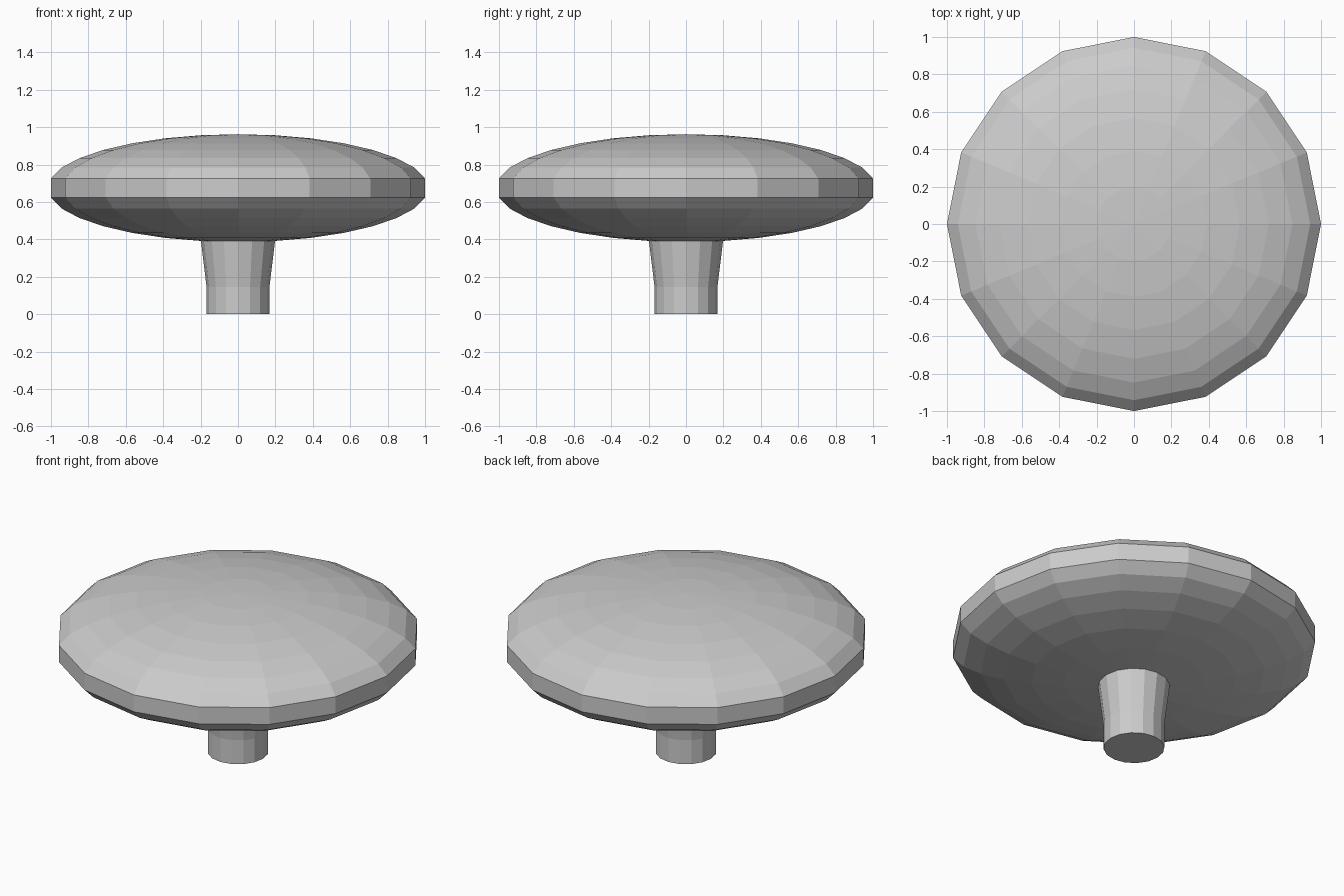
import bpy
import bmesh
from math import cos, sin, pi, tau

SIDES = 16
STEP = pi / 16  # angle between rings of the rounded head

cube = bpy.data.objects.get("Cube")
if cube:
    bpy.data.objects.remove(cube, do_unlink=True)

grey = bpy.data.materials.new("plain_grey")
grey.use_nodes = True
colour = (0.6, 0.6, 0.6, 1)
grey.diffuse_color = colour
grey.node_tree.nodes["Principled BSDF"].inputs["Base Color"].default_value = colour


def lathe(name, profile):
    """Turn a (radius, height) profile, bottom to top, into a faceted solid."""
    bm = bmesh.new()
    rings = []
    for r, z in profile:
        if r < 1e-4:
            rings.append([bm.verts.new((0, 0, z))] * SIDES)
        else:
            rings.append([bm.verts.new((r * cos(tau * i / SIDES), r * sin(tau * i / SIDES), z))
                          for i in range(SIDES)])
    for low, high in zip(rings, rings[1:]):
        for i in range(SIDES):
            j = (i + 1) % SIDES
            corners = dict.fromkeys((low[i], low[j], high[j], high[i]))
            bm.faces.new(list(corners))
    # Close open ends
    for ring in (rings[0], rings[-1]):
        if ring[0] is not ring[1]:
            bm.faces.new(ring)
    bmesh.ops.recalc_face_normals(bm, faces=bm.faces)
    mesh = bpy.data.meshes.new(name)
    bm.to_mesh(mesh)
    bm.free()
    mesh.materials.append(grey)
    obj = bpy.data.objects.new(name, mesh)
    bpy.context.collection.objects.link(obj)
    return obj


# Flattened round head with an upright rim band
middle, half_height, half_band = 0.674, 0.288, 0.051
upper = [(1, half_band)]
upper += [(cos(k * STEP) / cos(STEP), half_height * sin(k * STEP)) for k in range(2, 9)]
head = [(r, middle - z) for r, z in reversed(upper)] + [(r, middle + z) for r, z in upper]
lathe("knob_head", head)

# Straight foot flaring into the underside of the head
lathe("knob_stem", [(0.168, 0), (0.168, 0.145), (0.198, 0.39), (0.2, 0.41)])
